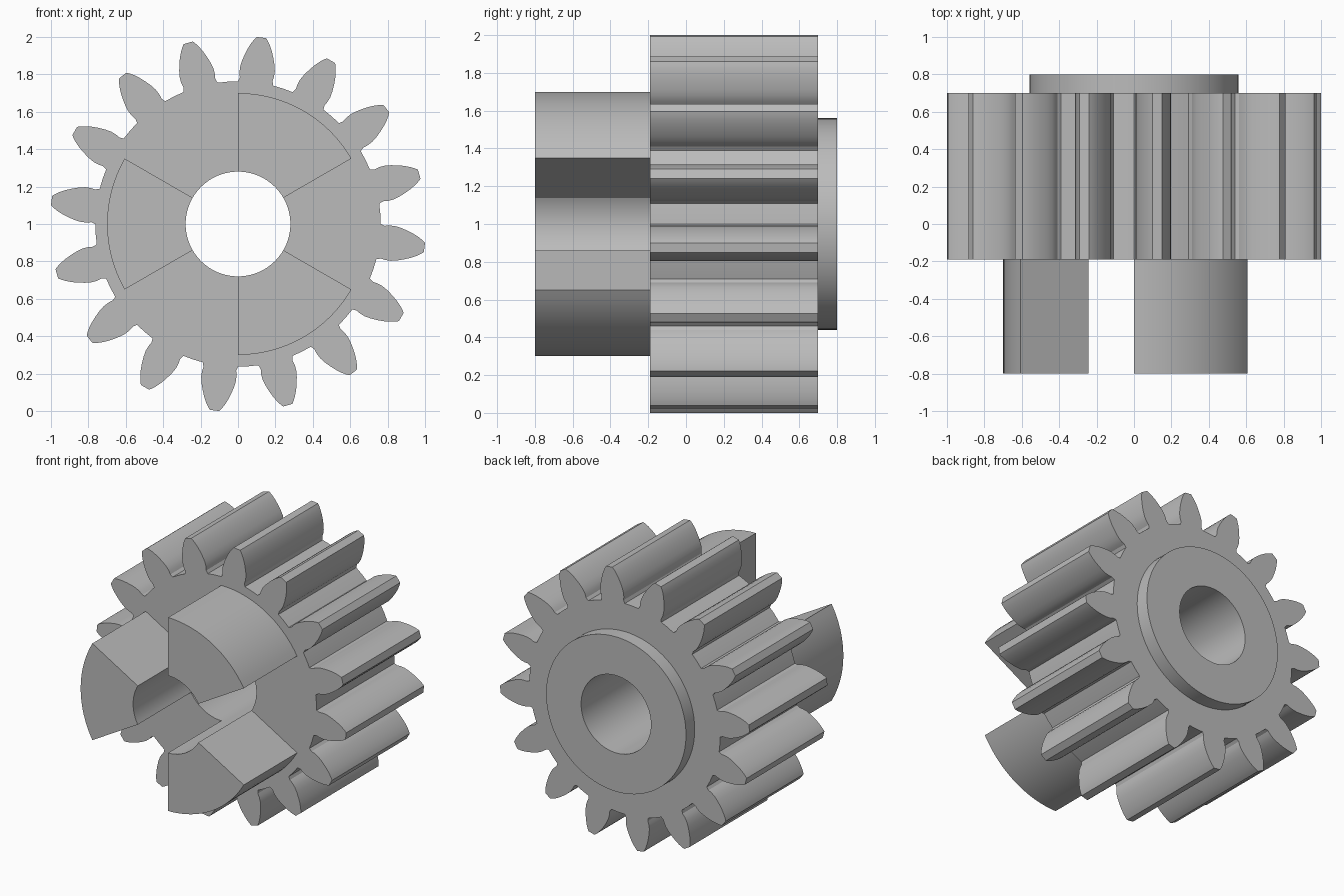
import bpy, bmesh, math

if "Cube" in bpy.data.objects:
    bpy.data.objects.remove(bpy.data.objects["Cube"])

TEETH = 16
PITCH = 2 * math.pi / TEETH
FIRST_TOOTH = math.radians(82.85)
BORE, CENTRE_Z = 0.28, 1.0
# half tooth: (radius, half angle in degrees) from root to tip
FLANK = [(0.763, 7.15), (0.785, 6.45), (0.81, 6.6), (0.84, 6.4), (0.875, 5.7),
         (0.91, 4.8), (0.94, 3.95), (0.97, 2.95), (0.99, 2.15), (1.005, 1.45)]

steel = bpy.data.materials.new("steel grey")
steel.diffuse_color = (0.5, 0.5, 0.5, 1)
steel.use_nodes = True
steel.node_tree.nodes["Principled BSDF"].inputs["Base Color"].default_value = steel.diffuse_color


def polar(r, a):
    return (r * math.cos(a), CENTRE_Z + r * math.sin(a))


def arc(r, a0, a1, n):
    return [polar(r, a0 + (a1 - a0) * i / n) for i in range(n + 1)]


def circle(r, n=96):
    return arc(r, 0, 2 * math.pi, n)[:-1]


def extrude_profile(name, loops, y0, y1):
    """Fill x-z outlines (holes allowed) and extrude them along y."""
    bm = bmesh.new()
    for loop in loops:
        vs = [bm.verts.new((x, y0, z)) for x, z in loop]
        for i, v in enumerate(vs):
            bm.edges.new((v, vs[(i + 1) % len(vs)]))
    bmesh.ops.triangle_fill(bm, use_beauty=True, edges=bm.edges[:], normal=(0, -1, 0))
    ext = bmesh.ops.extrude_face_region(bm, geom=bm.faces[:], use_keep_orig=True)
    top = [g for g in ext["geom"] if isinstance(g, bmesh.types.BMVert)]
    bmesh.ops.translate(bm, verts=top, vec=(0, y1 - y0, 0))
    bmesh.ops.recalc_face_normals(bm, faces=bm.faces[:])
    mesh = bpy.data.meshes.new(name)
    bm.to_mesh(mesh)
    bm.free()
    mesh.materials.append(steel)
    ob = bpy.data.objects.new(name, mesh)
    bpy.context.collection.objects.link(ob)
    bpy.ops.object.select_all(action='DESELECT')
    ob.select_set(True)
    bpy.context.view_layer.objects.active = ob
    bpy.ops.object.shade_smooth_by_angle(angle=math.radians(20))
    return ob


# toothed gear body
outline = []
for t in range(TEETH):
    c = FIRST_TOOTH + t * PITCH
    outline += [polar(r, c - math.radians(h)) for r, h in FLANK]
    outline += [polar(r, c + math.radians(h)) for r, h in reversed(FLANK)]
    outline.append(polar(FLANK[0][0], c + PITCH / 2))
extrude_profile("gear_body", [outline, circle(BORE)], -0.19, 0.70)

# raised collar on the back
extrude_profile("back_collar", [circle(0.56), circle(BORE)], 0.70, 0.80)

# three wedge-shaped clutch dogs on the front
for i in range(3):
    a0 = math.radians(30 + 120 * i)
    a1 = a0 + math.radians(60)
    wedge = arc(0.70, a0, a1, 16) + arc(BORE, a1, a0, 16)
    extrude_profile(f"clutch_dog_{i + 1}", [wedge], -0.80, -0.19)
